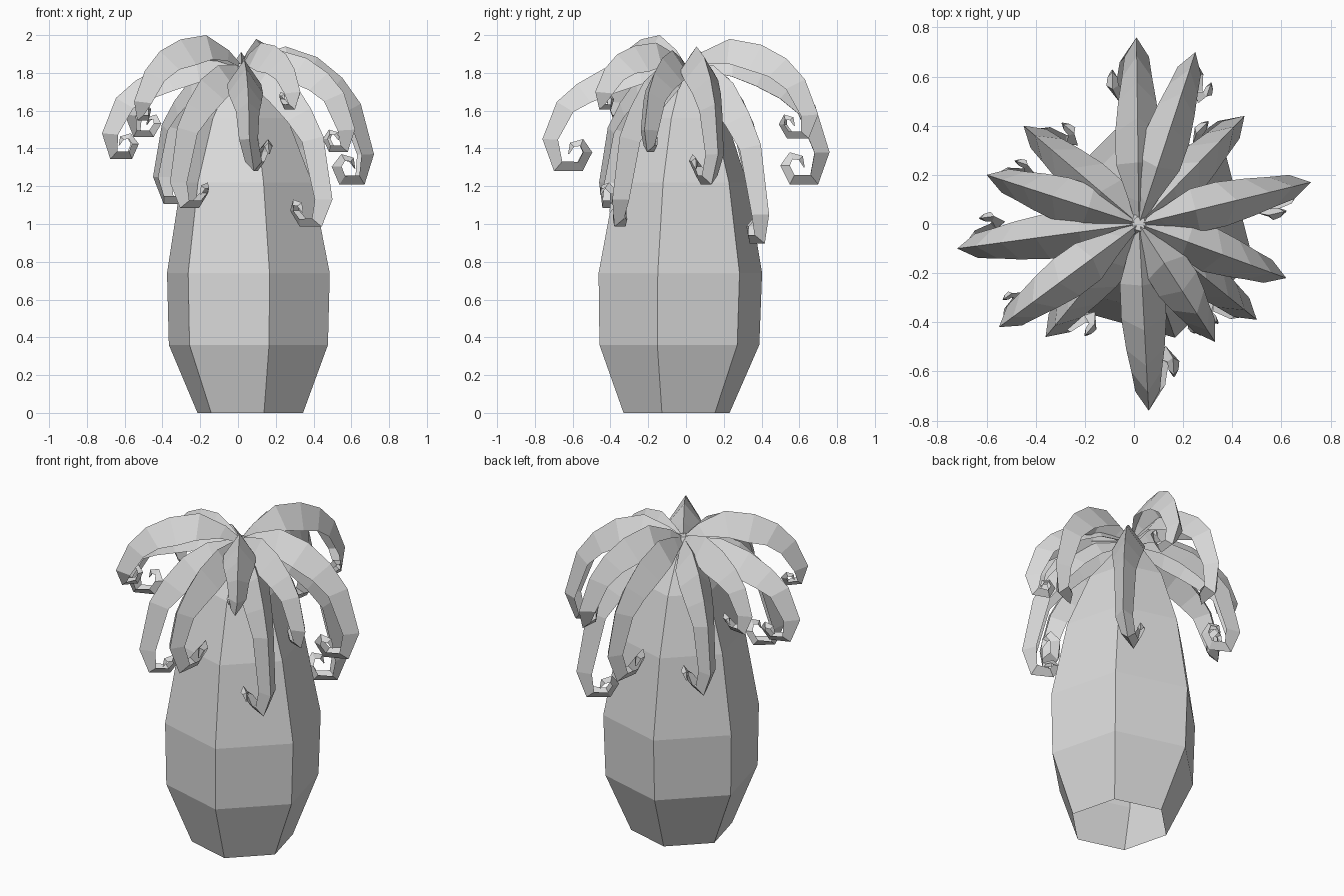
import bpy, bmesh, math
from mathutils import Vector

cube = bpy.data.objects.get("Cube")
if cube:
    bpy.data.objects.remove(cube, do_unlink=True)

grey = bpy.data.materials.new("light_grey")
grey.use_nodes = True
COLOUR = (0.7, 0.7, 0.7, 1)
grey.diffuse_color = COLOUR
grey.node_tree.nodes["Principled BSDF"].inputs["Base Color"].default_value = COLOUR


def loft(name, rings, closed):
    """Skin a list of equal-sized rows of points; closed rows make a tube."""
    bm = bmesh.new()
    rows = [[bm.verts.new(p) for p in ring] for ring in rings]
    n = len(rows[0])
    for a, b in zip(rows, rows[1:]):
        for i in range(n if closed else n - 1):
            j = (i + 1) % n
            bm.faces.new((a[i], a[j], b[j], b[i]))
    if closed:
        bm.faces.new(rows[-1])
    mesh = bpy.data.meshes.new(name)
    bm.to_mesh(mesh)
    bm.free()
    mesh.materials.append(grey)
    obj = bpy.data.objects.new(name, mesh)
    bpy.context.collection.objects.link(obj)


# Six-sided trunk, open below: height, radius, centre x, centre y
TRUNK = [(0, .29, .065, -.05), (.36, .437, .055, -.035), (.74, .447, .055, -.03),
         (1.22, .36, .045, -.025), (1.56, .235, .035, -.015), (1.85, .03, .02, 0)]
trunk_rings = []
for z, r, cx, cy in TRUNK:
    angles = [math.radians(-15.5 + 60 * k) for k in range(6)]
    trunk_rings.append([(cx + r * math.cos(a), cy + r * math.sin(a), z) for a in angles])
loft("trunk", trunk_rings, True)

# Leaf arch: share of reach, share of rise, share of drop, depth, half width
ARCH = [(0, 0, 0, .02, .015), (.12, .5, 0, .07, .045), (.33, 1, 0, .13, .09),
        (.57, 1, .12, .14, .092), (.76, .85, .32, .12, .078),
        (.9, .45, .53, .1, .062), (1, 0, 1, .08, .05)]
# Curl at the leaf end: offset from the outermost point, depth, half width
CURL = [(-.06, -.17, .065, .045), (-.21, -.17, .055, .035), (-.26, -.07, .05, .03),
        (-.21, 0, .04, .025), (-.14, -.02, .03, .02), (-.13, -.08, .005, .005)]
CROWN = Vector((.02, 0, 1.84))


def leaf(name, x, y, rise, tip_z, scale, drift):
    out = Vector((x, y, 0)) - Vector((CROWN.x, CROWN.y, 0))
    reach = out.length
    out.normalize()
    side = Vector((-out.y, out.x, 0))
    drop = CROWN.z - tip_z
    path = [(u * reach, rise * a - drop * b, 0, d, w) for u, a, b, d, w in ARCH]
    for k, (du, dz, d, w) in enumerate(CURL):
        path.append((reach + du * scale, dz * scale - drop,
                     drift * min(1, (k + 1) / 4), d * scale, w * scale))
    pts = [CROWN + out * u + side * s + Vector((0, 0, z)) for u, z, s, d, w in path]
    rings = []
    for i, p in enumerate(pts):
        # Folded blade: ridge on the outside of the bend, edges on the inside
        before, after = pts[max(i - 1, 0)], pts[min(i + 1, len(pts) - 1)]
        inward = side.cross(after - before).normalized()
        depth, half = path[i][3:]
        edge = p + inward * depth
        rings.append([edge - side * half, p, edge + side * half])
    loft(name, rings, False)


# Outermost x, y; rise; outermost height; curl scale; sideways drift of the curl
LEAVES = [(.01, .76, .07, 1.38, 1, .1), (.25, .70, .14, 1.58, .75, -.1),
          (.45, .44, 0, 1.05, .9, .09), (.72, .17, .1, 1.37, .95, -.09),
          (.62, -.22, .08, 1.5, .7, 0), (.50, -.39, 0, 1.13, .85, -.11),
          (.33, -.48, .12, 1.7, .55, -.05), (.06, -.76, .03, 1.45, 1, .11),
          (-.36, -.46, 0, 1.22, .8, .12), (-.55, -.42, .16, 1.65, .6, -.08),
          (-.72, -.10, .04, 1.48, .8, -.11), (-.60, .20, .08, 1.58, .7, -.09),
          (-.45, .40, 0, 1.25, .85, -.11)]
for n, spec in enumerate(LEAVES, 1):
    leaf(f"leaf_{n}", *spec)
